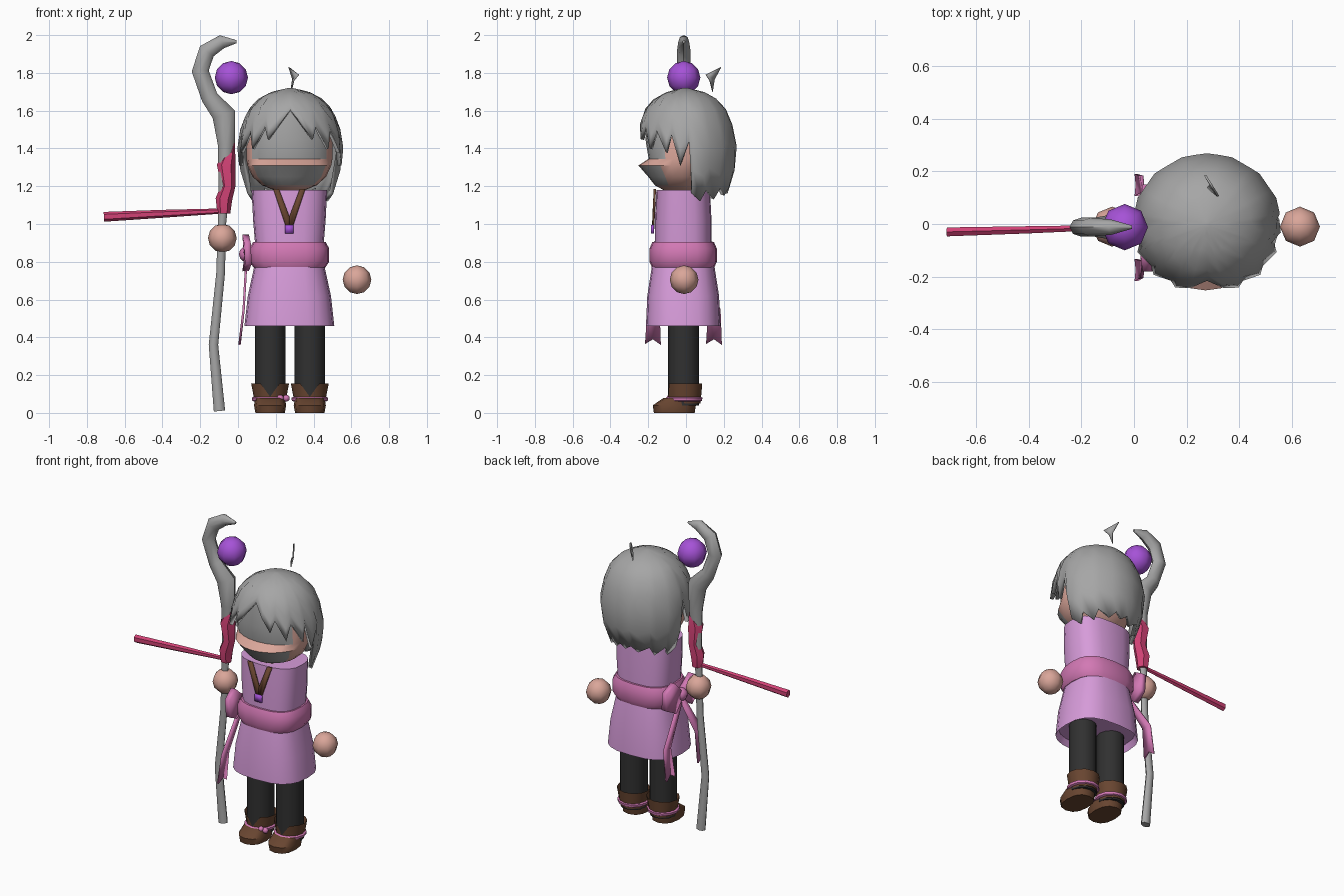
import bpy, bmesh
from math import cos, sin, pi, radians
from mathutils import Vector

old = bpy.data.objects.get("Cube")
if old:
    bpy.data.objects.remove(old)


def material(name, rgb):
    m = bpy.data.materials.new(name)
    m.use_nodes = True
    m.diffuse_color = (*rgb, 1)
    m.node_tree.nodes["Principled BSDF"].inputs["Base Color"].default_value = (*rgb, 1)
    return m


GREY = material("ash grey", (.38, .38, .38))
SKIN = material("skin", (.70, .38, .32))
LILAC = material("lilac cloth", (.68, .33, .70))
PINK = material("pink sash", (.65, .19, .46))
CRIMSON = material("crimson ribbon", (.64, .055, .18))
BROWN = material("brown leather", (.14, .06, .03))
BLACK = material("black leggings", (.03, .03, .03))
PURPLE = material("purple gem", (.38, .085, .68))

CX, CY = .272, -.015   # body axis


def build(name, verts, faces, mats, angle=45):
    mesh = bpy.data.meshes.new(name)
    mesh.from_pydata(verts, [], faces)
    bm = bmesh.new()
    bm.from_mesh(mesh)
    bmesh.ops.recalc_face_normals(bm, faces=bm.faces)
    bm.to_mesh(mesh)
    bm.free()
    ob = bpy.data.objects.new(name, mesh)
    bpy.context.collection.objects.link(ob)
    for m in mats if isinstance(mats, list) else [mats]:
        mesh.materials.append(m)
    bpy.ops.object.select_all(action='DESELECT')
    ob.select_set(True)
    bpy.context.view_layer.objects.active = ob
    bpy.ops.object.shade_smooth_by_angle(angle=radians(angle))
    return ob


def skin_rings(name, rings, mats, caps=(True, True), angle=45):
    n = len(rings[0])
    verts = [v for r in rings for v in r]
    faces = [(k * n + i, k * n + (i + 1) % n, (k + 1) * n + (i + 1) % n, (k + 1) * n + i)
             for k in range(len(rings) - 1) for i in range(n)]
    if caps[0]:
        faces.append(tuple(range(n)))
    if caps[1]:
        faces.append(tuple(range(len(verts) - n, len(verts))))
    return build(name, verts, faces, mats, angle)


def oval(cx, cy, z, rx, ry, n=12, e=2.0):
    def power(c):
        return (abs(c) ** (2 / e)) * (1 if c > 0 else -1)
    return [(cx + rx * power(cos(2 * pi * i / n)), cy + ry * power(sin(2 * pi * i / n)), z)
            for i in range(n)]


def tube(name, path, mat, n=6, depth=1.0):
    """Tube along points (x, y, z, radius) lying close to the xz plane."""
    rings = []
    for k, (x, y, z, r) in enumerate(path):
        a, b = path[max(k - 1, 0)], path[min(k + 1, len(path) - 1)]
        t = Vector((b[0] - a[0], 0, b[2] - a[2])).normalized()
        side = Vector((t.z, 0, -t.x))
        rings.append([Vector((x, y, z)) + side * r * cos(2 * pi * i / n)
                      + Vector((0, r * depth * sin(2 * pi * i / n), 0)) for i in range(n)])
    return skin_rings(name, rings, mat, angle=50)


def plate(name, pts, mat, thick):
    ob = build(name, pts, [tuple(range(len(pts)))], mat)
    mod = ob.modifiers.new("thickness", 'SOLIDIFY')
    mod.thickness, mod.offset = thick, 0
    return ob


def ball(name, loc, r, mat):
    rings = [oval(loc[0], loc[1], loc[2] - r * cos(pi * k / 6), r * sin(pi * k / 6),
                  r * sin(pi * k / 6), 8) for k in range(1, 6)]
    poles = [[(loc[0], loc[1], loc[2] + s * r)] * 8 for s in (-1, 1)]
    ob = skin_rings(name, [poles[0]] + rings + [poles[1]], mat, (False, False), 50)
    bm = bmesh.new()
    bm.from_mesh(ob.data)
    bmesh.ops.remove_doubles(bm, verts=bm.verts, dist=1e-5)
    bm.to_mesh(ob.data)
    bm.free()


def lerp(table, x):
    for (a, u), (b, v) in zip(table, table[1:]):
        if a <= x <= b:
            return u + (v - u) * (x - a) / (b - a)
    return table[0][1] if x < table[0][0] else table[-1][1]


# Tunic, skirt and sash
def garment(name, profile, mat, caps):
    skin_rings(name, [oval(CX, CY, z, rx, ry, 20, 2.7) for z, rx, ry in profile], mat, caps)


garment("tunic_top", [(.85, .178, .150), (1.02, .192, .150), (1.18, .200, .142)], LILAC, (False, True))
garment("skirt", [(.50, .22, .18), (.46, .238, .197), (.62, .220, .190), (.78, .185, .165)],
        LILAC, (True, True))
garment("sash", [(.77, .190, .165), (.80, .211, .178), (.87, .211, .178), (.905, .192, .163)],
        PINK, (True, True))

# Legs and boots
for side, x in (("right", .17), ("left", .38)):
    skin_rings(side + "_leg", [oval(x, -.012, z, .081, .082) for z in (.04, .6)], BLACK)
    skin_rings(side + "_shoe", [oval(x, y, z, rx, ry, 12, 2.4) for z, y, rx, ry in
               ((0, -.062, .078, .108), (.04, -.062, .085, .114), (.08, -.03, .078, .088))], BROWN)
    cuff = [oval(x, -.008, z, rx, ry) for z, rx, ry in ((.05, .08, .085), (.155, .100, .094))]
    cuff[1][9] = (x, -.095, .085)      # notch at the front
    skin_rings(side + "_boot_cuff", cuff, BROWN, (True, False))
    skin_rings(side + "_boot_band", [oval(x, -.01, z, r, r) for z, r in
               ((.06, .086), (.065, .095), (.08, .097), (.085, .088))], PINK)
for dx in (-.016, .016):
    ball("boot_bow_loop", (.24 + dx, -.085, .078), .018, PINK)

# Sash bow on the right hip
knot = (.045, -.015, .84)
ball("bow_knot", knot, .04, PINK)
for s, end in ((-1, -.175), (1, .148)):
    y = knot[1]
    plate("bow_loop", [(.05, y, .86), (.04, y + s * .09, .945), (.05, y + s * .165, .90),
                       (.055, y + s * .16, .79), (.04, y + s * .08, .75), (.05, y, .82)], PINK, .035)
    plate("bow_tail", [(.045, y - .02, .82), (.045, y + .02, .82), (.03, end + .035, .55),
                       (.008, end + .042, .36), (.012, end, .39), (.008, end - .042, .365),
                       (.03, end - .03, .55)], PINK, .012)

# Necklace
for s in (-1, 1):
    plate("necklace_strap", [(CX + s * .085, -.165, 1.185), (CX + s * .055, -.165, 1.185),
                             (CX, -.172, 1.04), (CX, -.174, .975), (CX + s * .02, -.173, .99)],
          BROWN, .012)
plate("pendant", [(CX + a, -.177, .973 + b) for a, b in
                  ((-.023, -.023), (.023, -.023), (.023, .023), (-.023, .023))], PURPLE, .016)

# Head: grey front with a skin ledge across it and skin at the sides
rings = []
for z, rx, front, back in ((1.175, .07, .09, .06), (1.205, .145, .145, .10), (1.25, .195, .18, .13),
                           (1.31, .222, .232, .15), (1.345, .228, .178, .16),
                           (1.45, .228, .195, .17), (1.6, .18, .17, .15)):
    rings.append([(CX + rx * sin(2 * pi * i / 24),
                   -.02 - (front if cos(2 * pi * i / 24) > 0 else back) * cos(2 * pi * i / 24), z)
                  for i in range(24)])
head = skin_rings("head", rings, [SKIN, GREY], angle=30)
for f in head.data.polygons:
    c = f.center
    if c.y < -.10 and abs(c.x - CX) < .20 and not 1.31 < c.z < 1.345 and c.z > 1.2:
        f.material_index = 1

# Hair: a shell whose lower edge falls in pointed locks
locks = [(0, 1.61), (14, 1.53), (26, 1.45), (32, 1.52), (46, 1.40), (53, 1.50), (68, 1.38),
         (73, 1.48), (84, 1.31), (94, 1.44), (99, 1.16), (112, 1.12), (119, 1.18),
         (135, 1.13), (143, 1.19), (160, 1.15), (170, 1.19), (180, 1.16)]
outline = [(1.12, .215), (1.25, .262), (1.38, .285), (1.5, .266), (1.6, .228), (1.66, .175),
           (1.70, .10), (1.72, .012)]
angles = [a for a, z in locks] + [360 - a for a, z in locks[-2:0:-1]]
rings = []
for t in (0, .04, .1, .2, .35, .55, .78, 1):
    ring = []
    for a in angles:
        low = lerp(locks, min(a, 360 - a))
        z = 1.72 - (1.72 - low) * t
        r = lerp(outline, z)
        ring.append((CX + .005 + r * sin(radians(a)), -.003 - r * .97 * cos(radians(a)), z))
    rings.append(ring)
hair = skin_rings("hair", rings, GREY, (True, False), 40)
mod = hair.modifiers.new("thickness", 'SOLIDIFY')
mod.thickness, mod.offset = .022, -1
plate("hair_sprig", [(.27, .185, 1.83), (.32, .105, 1.79), (.295, .125, 1.76),
                     (.28, .14, 1.70), (.29, .15, 1.765)], GREY, .008)

# Hands
ball("right_hand", (-.083, -.01, .925), .076, SKIN)
ball("left_hand", (.63, -.01, .705), .076, SKIN)

# Staff with crook, orb and ribbon
tube("staff", [(-.098, -.012, .01, .03), (-.13, -.012, .36, .025), (-.092, -.012, .74, .023),
               (-.085, -.012, 1.0, .022), (-.072, -.012, 1.2, .03), (-.062, -.012, 1.42, .045),
               (-.075, -.012, 1.58, .062), (-.15, -.012, 1.67, .045), (-.2, -.012, 1.81, .045),
               (-.165, -.012, 1.915, .045), (-.085, -.012, 1.965, .036),
               (-.008, -.012, 1.965, .008)], GREY, 8, .8)
ball("orb", (-.035, -.012, 1.775), .088, PURPLE)
tube("staff_ribbon", [(-.028, -.012, 1.43, .012), (-.062, -.012, 1.31, .05), (-.052, -.012, 1.2, .038),
                      (-.075, -.012, 1.13, .044), (-.075, -.012, 1.055, .034)], CRIMSON, 6, 1.0)
tube("ribbon_streamer", [(-.71, -.03, 1.038, .026), (-.4, -.022, 1.054, .021),
                         (-.06, -.012, 1.07, .013)], CRIMSON, 6, .75)
